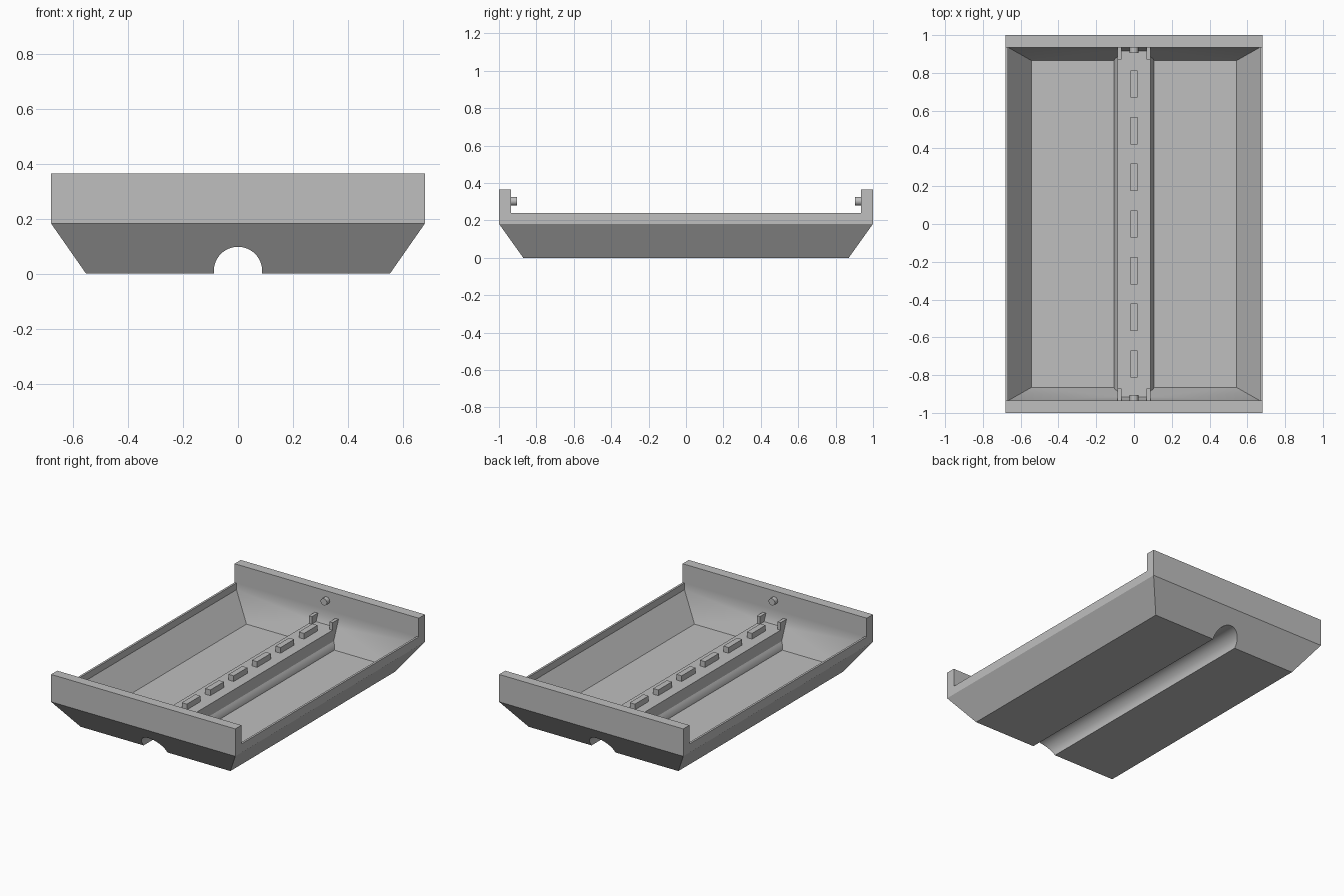
import bpy, bmesh, math

cube = bpy.data.objects.get("Cube")
if cube:
    bpy.data.objects.remove(cube, do_unlink=True)

grey = bpy.data.materials.new("plain_grey")
grey.use_nodes = True
colour = (0.52, 0.52, 0.52, 1)
grey.diffuse_color = colour
grey.node_tree.nodes["Principled BSDF"].inputs["Base Color"].default_value = colour


def make(name, bm):
    bmesh.ops.recalc_face_normals(bm, faces=bm.faces)
    mesh = bpy.data.meshes.new(name)
    bm.to_mesh(mesh)
    bm.free()
    mesh.materials.append(grey)
    obj = bpy.data.objects.new(name, mesh)
    bpy.context.collection.objects.link(obj)
    return obj


def loft(name, rings):
    """Solid through closed rings that share a point count."""
    bm = bmesh.new()
    loops = [[bm.verts.new(p) for p in ring] for ring in rings]
    for a, b in zip(loops, loops[1:]):
        for i in range(len(a)):
            j = (i + 1) % len(a)
            bm.faces.new((a[i], a[j], b[j], b[i]))
    bm.faces.new(loops[0])
    bm.faces.new(loops[-1])
    return make(name, bm)


def rect(x, y, z):
    return [(-x, -y, z), (x, -y, z), (x, y, z), (-x, y, z)]


def prism(name, profile, y):
    return loft(name, [[(px, s * y, pz) for px, pz in profile] for s in (-1, 1)])


def box(name, x0, x1, y0, y1, z0, z1):
    return loft(name, [[(x0, y0, z), (x1, y0, z), (x1, y1, z), (x0, y1, z)] for z in (z0, z1)])


def activate(obj):
    bpy.ops.object.select_all(action="DESELECT")
    obj.select_set(True)
    bpy.context.view_layer.objects.active = obj


def cut(obj, cutter):
    mod = obj.modifiers.new("cut", "BOOLEAN")
    mod.operation = "DIFFERENCE"
    mod.solver = "EXACT"
    mod.object = cutter
    activate(obj)
    bpy.ops.object.modifier_apply(modifier=mod.name)
    bpy.data.objects.remove(cutter, do_unlink=True)


def arc(radius, centre, start, steps):
    """Arc over the top, from angle start on the +x side to its mirror."""
    end = math.pi - start
    angles = [start + (end - start) * i / steps for i in range(steps + 1)]
    return [(radius * math.cos(a), centre + radius * math.sin(a)) for a in angles]


# Ridge profile: flat top, upright sides, flared arch foot
TOP, HALF, FLARE, AXIS = 0.15, 0.087, 0.107, 0.01
neck = math.acos(HALF / FLARE)
right = [(FLARE * math.cos(neck * i / 6), AXIS + FLARE * math.sin(neck * i / 6)) for i in range(7)]
right = [(FLARE, -0.1)] + right + [(HALF, TOP)]
ridge = prism("ridge_cutter", right + [(-x, z) for x, z in reversed(right)], 1.1)

# Cavity with the ridge left standing in it
cavity = loft("cavity_cutter", [rect(0.543, 0.865, 0.025), rect(0.666, 0.935, 0.195),
                                rect(0.666, 0.935, 0.5)])
cut(cavity, ridge)

# Tray body: sloped hull, low sides, tall ends
body = loft("tray_body", [rect(0.553, 0.87, 0), rect(0.68, 1, 0.182), rect(0.68, 1, 0.365)])
cut(body, box("side_cutter", -1, 1, -0.935, 0.935, 0.24, 0.6))
cut(body, cavity)

# Round channel through the underside
tunnel = arc(0.088, AXIS, 0, 32)
cut(body, prism("channel_cutter", [(0.088, -0.1)] + tunnel + [(-0.088, -0.1)], 1.2))
activate(body)
bpy.ops.object.shade_smooth_by_angle(angle=math.radians(30))

# Row of tabs along the ridge
for i in range(7):
    y = (i - 3) * 0.247
    box(f"ridge_tab_{i + 1}", -0.019, 0.019, y - 0.072, y + 0.072, TOP - 0.01, 0.188)

for end, s in (("front", -1), ("back", 1)):
    # Corner stops on the ridge ends
    for side, m in (("left", 1), ("right", -1)):
        xs = sorted((m * 0.065, m * HALF))
        ys = sorted((s * 0.872, s * 0.937))
        box(f"{end}_{side}_stop", *xs, *ys, TOP - 0.01, 0.2)
    # Round pin on the inner end wall
    ring = [(0.023 * math.cos(k * math.tau / 24), 0.303 + 0.023 * math.sin(k * math.tau / 24))
            for k in range(24)]
    pin = loft(f"{end}_pin", [[(x, s * y, z) for x, z in ring] for y in (0.904, 0.94)])
    activate(pin)
    bpy.ops.object.shade_smooth_by_angle(angle=math.radians(30))
